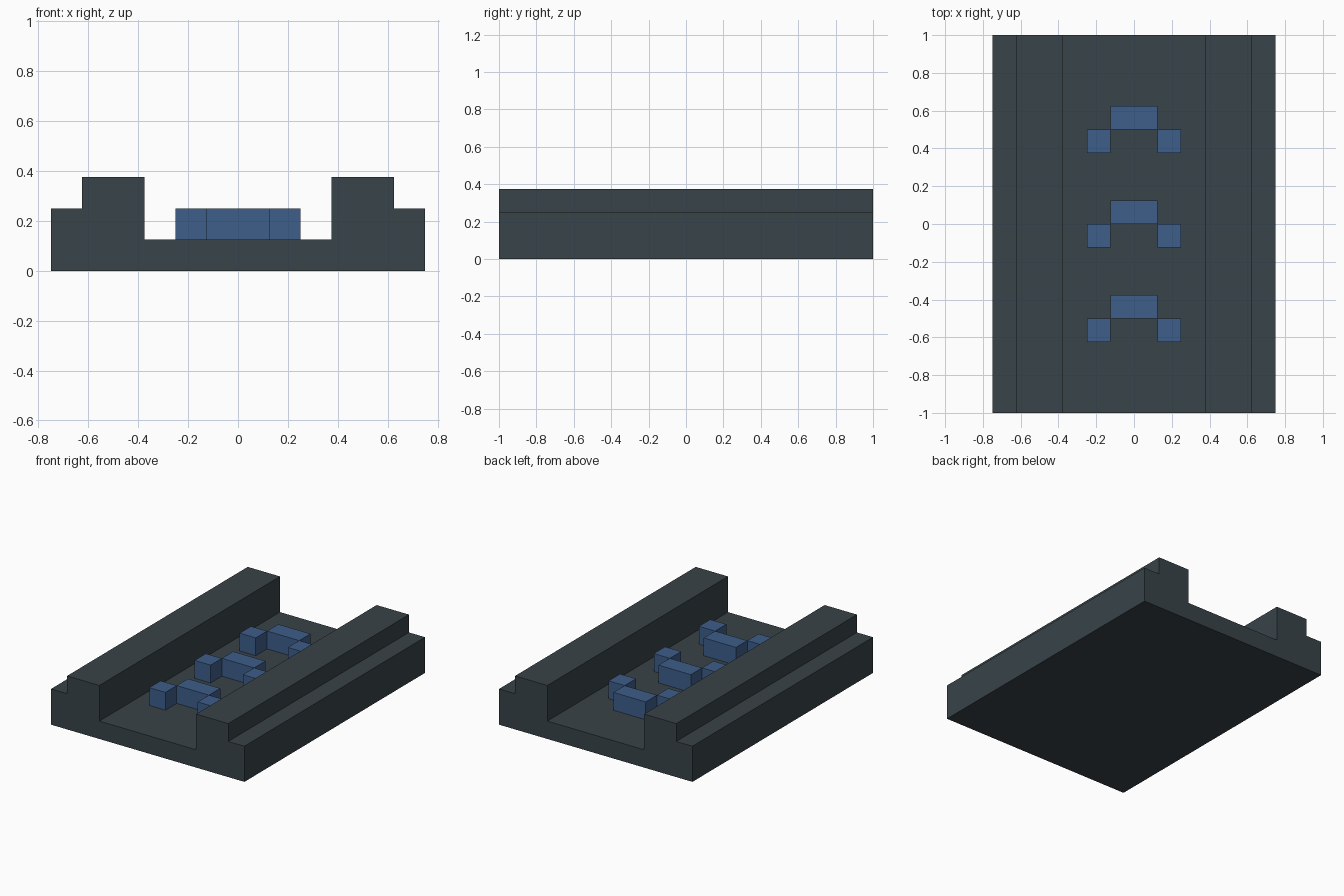
import bpy
import bmesh

if "Cube" in bpy.data.objects:
    bpy.data.objects.remove(bpy.data.objects["Cube"])


def material(name, rgb):
    m = bpy.data.materials.new(name)
    m.diffuse_color = (*rgb, 1.0)
    m.use_nodes = True
    m.node_tree.nodes["Principled BSDF"].inputs["Base Color"].default_value = m.diffuse_color
    return m


dark = material("dark slate", (0.040, 0.056, 0.065))
blue = material("steel blue", (0.048, 0.112, 0.254))


def make_object(name, bm, mat):
    bmesh.ops.recalc_face_normals(bm, faces=bm.faces[:])
    mesh = bpy.data.meshes.new(name)
    bm.to_mesh(mesh)
    bm.free()
    mesh.materials.append(mat)
    obj = bpy.data.objects.new(name, mesh)
    bpy.context.collection.objects.link(obj)
    return obj


def box(name, x0, x1, y0, y1, z0, z1, mat):
    bm = bmesh.new()
    bmesh.ops.create_cube(bm, size=1.0)
    for v in bm.verts:
        v.co.x = x1 if v.co.x > 0 else x0
        v.co.y = y1 if v.co.y > 0 else y0
        v.co.z = z1 if v.co.z > 0 else z0
    return make_object(name, bm, mat)


# Track bed: stepped channel profile extruded along y
U = 0.125
half = [(6 * U, 0), (6 * U, 2 * U), (5 * U, 2 * U), (5 * U, 3 * U),
        (3 * U, 3 * U), (3 * U, U)]
profile = half + [(-x, z) for x, z in reversed(half)]
bm = bmesh.new()
face = bm.faces.new([bm.verts.new((x, -1, z)) for x, z in profile])
ext = bmesh.ops.extrude_face_region(bm, geom=[face], use_keep_orig=True)
for v in ext["geom"]:
    if isinstance(v, bmesh.types.BMVert):
        v.co.y = 1
make_object("track_bed", bm, dark)

# Three raised arrow markers: a front bar with a block trailing on each side
for i, y in enumerate((-0.5, 0.0, 0.5), 1):
    box(f"arrow_{i}_bar", -U, U, y, y + U, U, 2 * U, blue)
    box(f"arrow_{i}_left_block", -2 * U, -U, y - U, y, U, 2 * U, blue)
    box(f"arrow_{i}_right_block", U, 2 * U, y - U, y, U, 2 * U, blue)
